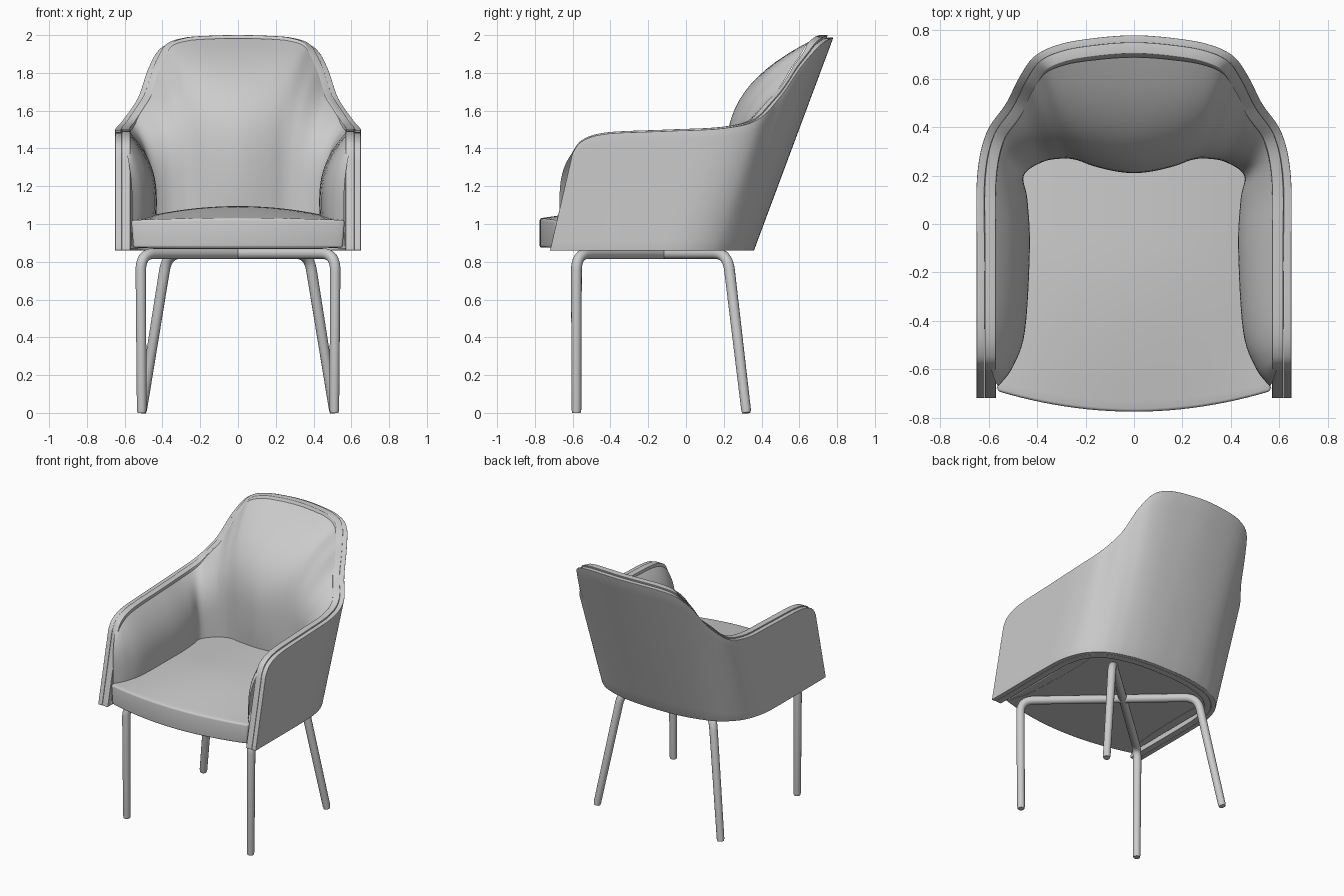
import bpy, math
from mathutils import Vector

if "Cube" in bpy.data.objects:
    bpy.data.objects.remove(bpy.data.objects["Cube"])

BASE = 0.86
# Right half, front to back: rim x y z | bottom edge x y | cushion bulge x y
HALF = [
    (.65, -.60, 1.38, .65, -.72, .56, -.67),
    (.65, -.55, 1.445, .65, -.66, .50, -.59),
    (.65, -.42, 1.485, .65, -.52, .45, -.44),
    (.65, -.10, 1.50, .65, -.20, .43, -.10),
    (.648, .20, 1.515, .64, .00, .44, .10),
    (.61, .38, 1.56, .59, .15, .455, .20),
    (.53, .50, 1.68, .50, .25, .38, .255),
    (.475, .61, 1.84, .41, .30, .30, .27),
    (.41, .70, 1.945, .33, .325, .24, .265),
    (.30, .75, 1.985, .24, .345, .17, .24),
    (.15, .775, 1.997, .12, .358, .08, .218),
    (0, .785, 2.0, 0, .36, 0, .21),
]


def catmull(keys, sub):
    out = []
    n = len(keys)
    for i in range(n - 1):
        a, b, c, d = (keys[max(0, i - 1)], keys[i], keys[i + 1], keys[min(n - 1, i + 2)])
        for s in range(sub):
            t = s / sub
            out.append([.5 * (2 * q + (r - p) * t + (2 * p - 5 * q + 4 * r - w) * t * t
                              + (3 * q - p - 3 * r + w) * t ** 3)
                        for p, q, r, w in zip(a, b, c, d)])
    out.append(list(keys[-1]))
    return out


MIRROR = (-1, 1, 1, -1, 1, -1, 1)
KEYS = HALF + [tuple(a * m for a, m in zip(k, MIRROR)) for k in reversed(HALF[:-1])]
COLS = catmull(KEYS, 6)


def ruled(i, v):
    c = COLS[i]
    return Vector((c[3], c[4], BASE)).lerp(Vector(c[:3]), v)


def wall(i, v, d):
    """Point on the wraparound wall, moved inward by d."""
    t = ruled(min(i + 1, len(COLS) - 1), v) - ruled(max(i - 1, 0), v)
    return ruled(i, v) + Vector((-t.y, t.x, 0)).normalized() * d


def finish(ob, angle=40):
    bpy.ops.object.select_all(action='DESELECT')
    bpy.context.view_layer.objects.active = ob
    ob.select_set(True)
    bpy.ops.object.convert(target='MESH')
    bpy.ops.object.shade_smooth_by_angle(angle=math.radians(angle))


def mesh_object(name, verts, faces, bevel=0):
    me = bpy.data.meshes.new(name)
    me.from_pydata(verts, [], faces)
    ob = bpy.data.objects.new(name, me)
    bpy.context.collection.objects.link(ob)
    if bevel:
        m = ob.modifiers.new("bevel", 'BEVEL')
        m.width, m.segments, m.limit_method = bevel, 4, 'ANGLE'
        m.angle_limit = math.radians(50)
    finish(ob)
    return ob


def slab(name, n, outer, inner, bevel):
    """Closed slab from two matching grids outer/inner, n points per column."""
    cols = len(outer) // n
    verts, faces, k = outer + inner, [], len(outer)
    for i in range(cols - 1):
        for j in range(n - 1):
            a, b = i * n + j, (i + 1) * n + j
            faces.append((a, b, b + 1, a + 1))
            faces.append((k + a, k + a + 1, k + b + 1, k + b))
        for j, flip in ((0, False), (n - 1, True)):
            a, b = i * n + j, (i + 1) * n + j
            f = (a, k + a, k + b, b)
            faces.append(f[::-1] if flip else f)
    for j in range(n - 1):
        a, b = j, (cols - 1) * n + j
        faces.append((a, a + 1, k + a + 1, k + a))
        faces.append((b, k + b, k + b + 1, b + 1))
    return mesh_object(name, verts, faces, bevel)


# Outer shell and inner padded layer wrapping the arms and back
for name, d0, d1, top, bev in (("outer_shell", 0, .033, .988, .013),
                               ("inner_shell", .034, .08, 1, .02)):
    grids = [[wall(i, top * j / 12, d) for i in range(len(COLS)) for j in range(13)]
             for d in (d0, d1)]
    slab(name, 13, grids[0], grids[1], bev)

# Bulging cushion lining the arms and back
N = 28
verts, faces = [], []
for i, c in enumerate(COLS):
    for j in range(N):
        v = .02 + .965 * j / (N - 1)
        w = 1 - ((v - .4) / .6) ** 2.4 if v > .4 else 1 - .35 * ((.4 - v) / .4) ** 2.4
        p = wall(i, v, .06)
        q = p.lerp(Vector((c[5], c[6], p.z)), w)
        verts.append(q)
for i in range(len(COLS) - 1):
    for j in range(N - 1):
        a, b = i * N + j, (i + 1) * N + j
        faces.append((a, a + 1, b + 1, b))
mesh_object("back_and_arm_cushion", verts, faces)

# Seat with bowed front and crowned top
top, bottom, M = [], [], 25
for i in range(M):
    s = -1 + 2 * i / (M - 1)
    y0, y1 = -.775 + .085 * s * s, .33 - .2 * s ** 4
    for j in range(M):
        t = j / (M - 1)
        crown = math.sin(min(1, t * 1.6) * math.pi / 2)
        x, y = .565 * s, y0 + (y1 - y0) * t
        top.append(Vector((x, y, 1.02 + (1 - s * s) * (.01 + .065 * crown))))
        bottom.append(Vector((x * .98, y, .875)))
slab("seat", M, bottom, top, .012)


def fillet(a, corner, b, r):
    """Rounded corner between two straight runs."""
    p = corner + (a - corner).normalized() * r
    q = corner + (b - corner).normalized() * r
    return [p.lerp(corner, t / 8).lerp(corner.lerp(q, t / 8), t / 8) for t in range(9)]


# Two bent tubes crossing under the seat, each one front leg and one rear leg
for side, name in ((1, "leg_frame_a"), (-1, "leg_frame_b")):
    foot1, top1 = Vector((.51 * side, -.58, 0)), Vector((.515 * side, -.58, .843))
    top2, foot2 = Vector((-.375 * side, .22, .843)), Vector((-.51 * side, .32, 0))
    pts = ([foot1, foot1.lerp(top1, .02)] + fillet(foot1, top1, top2, .09)
           + fillet(top1, top2, foot2, .09) + [foot2.lerp(top2, .02), foot2])
    cu = bpy.data.curves.new(name, 'CURVE')
    cu.dimensions, cu.bevel_depth, cu.bevel_resolution = '3D', .03, 5
    cu.use_fill_caps = True
    sp = cu.splines.new('POLY')
    sp.points.add(len(pts) - 1)
    for k, (pt, p) in enumerate(zip(sp.points, pts)):
        pt.co = (*p, 1)
        pt.radius = .75 if k in (0, len(pts) - 1) else .86 + .1 * p.z / .84
    ob = bpy.data.objects.new(name, cu)
    bpy.context.collection.objects.link(ob)
    finish(ob)
